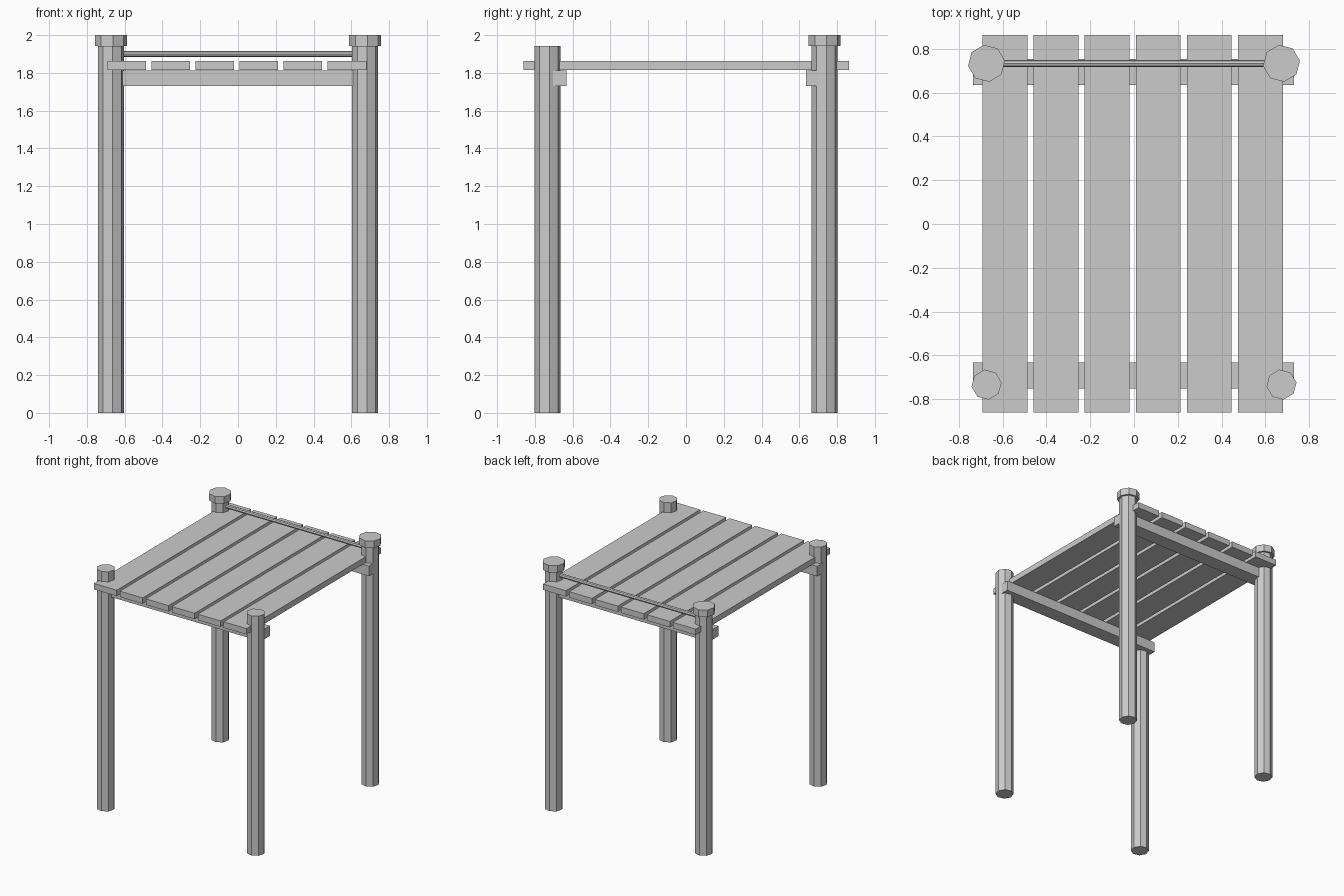
import bpy
from math import radians

cube = bpy.data.objects.get("Cube")
if cube:
    bpy.data.objects.remove(cube)

grey = bpy.data.materials.new("plain grey")
grey.use_nodes = True
COLOUR = (0.6, 0.6, 0.6, 1)
grey.diffuse_color = COLOUR
grey.node_tree.nodes["Principled BSDF"].inputs["Base Color"].default_value = COLOUR


def finish(name):
    ob = bpy.context.object
    ob.name = name
    ob.data.materials.append(grey)
    return ob


def box(name, lo, hi):
    centre = [(a + b) / 2 for a, b in zip(lo, hi)]
    bpy.ops.mesh.primitive_cube_add(size=1, location=centre)
    ob = finish(name)
    ob.scale = [b - a for a, b in zip(lo, hi)]
    bpy.ops.object.transform_apply(location=False, rotation=False)


def octagon(name, x, y, z0, z1, radius):
    bpy.ops.mesh.primitive_cylinder_add(
        vertices=8, radius=radius, depth=z1 - z0,
        location=(x, y, (z0 + z1) / 2), rotation=(0, 0, radians(8)))
    finish(name)


POST_X, POST_Y, POST_TOP = 0.673, 0.733, 1.943

# Posts, with caps on the back pair
for side, sx in (("left", 1), ("right", -1)):
    for end, sy in (("front", -1), ("back", 1)):
        octagon(f"{end}_{side}_post", sx * POST_X, sy * POST_Y, 0, POST_TOP, 0.069)
    octagon(f"back_{side}_post_cap", sx * POST_X, POST_Y, POST_TOP, 2, 0.085)

# Cross beams under the deck
box("front_beam", (-0.735, -0.75, 1.73), (0.73, -0.632, 1.812))
box("back_beam", (-0.735, 0.635, 1.73), (0.73, 0.753, 1.812))

# Deck planks
for i in range(6):
    x = -0.691 + i * 0.233
    box(f"plank_{i + 1}", (x, -0.86, 1.814), (x + 0.205, 0.862, 1.862))

# Thin back rail
bpy.ops.mesh.primitive_cylinder_add(
    vertices=8, radius=0.016, depth=1.3, location=(0, POST_Y, 1.9),
    rotation=(0, radians(90), 0))
finish("back_rail")
